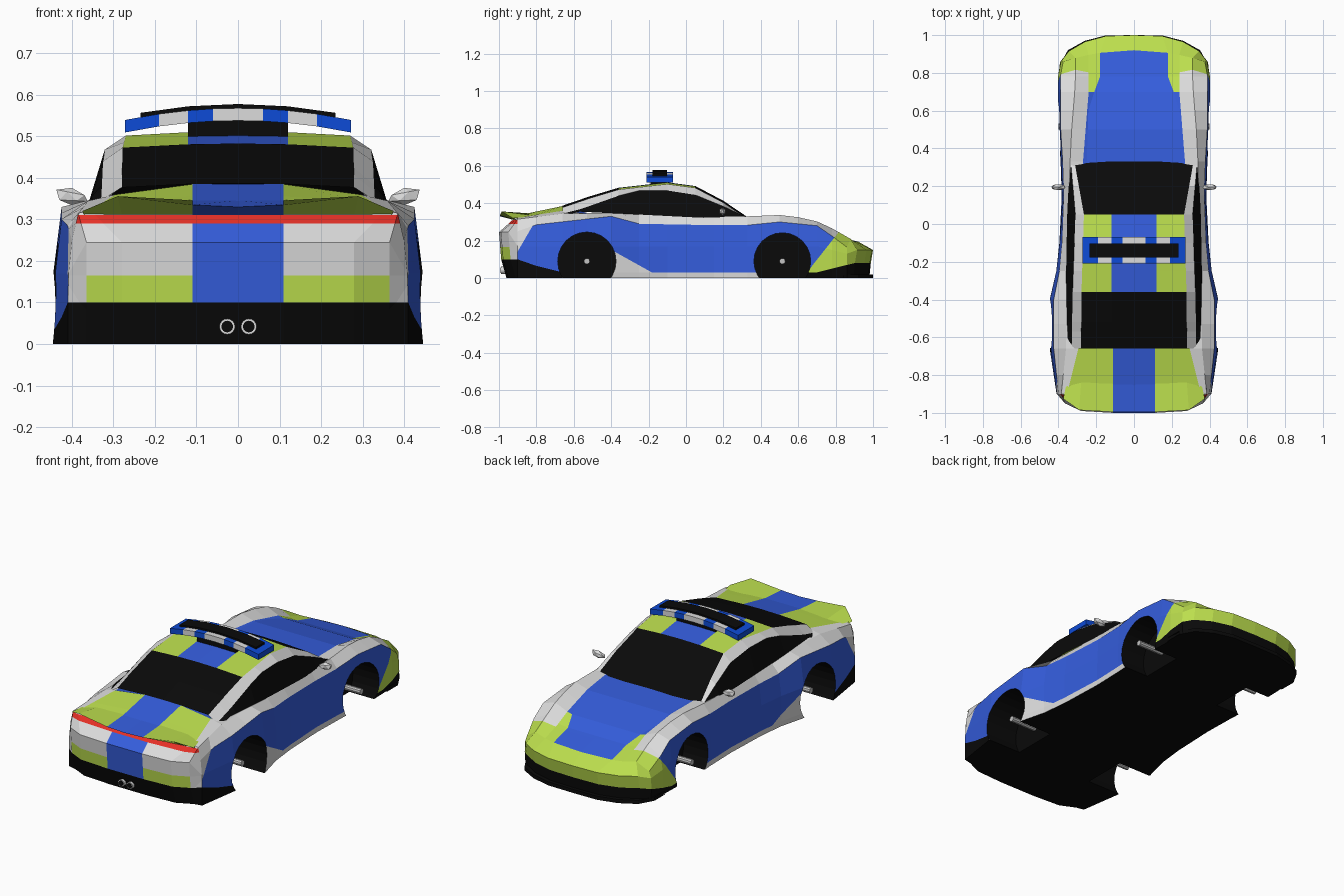
import bpy, bmesh, math
from mathutils import Vector, Matrix

default = bpy.data.objects.get("Cube")
if default:
    bpy.data.objects.remove(default, do_unlink=True)

# Flat paint colours, shared as slots by every part
PALETTE = {
    "white paint": (.72, .72, .72), "blue paint": (.035, .11, .72),
    "lime paint": (.50, .73, .075), "black trim": (.003, .003, .003),
    "red lamp": (.79, .03, .02), "beacon blue": (.004, .07, .68),
    "grey metal": (.55, .55, .55),
}
WHITE, BLUE, LIME, BLACK, RED, BEACON, GREY = range(len(PALETTE))
materials = []
for label, rgb in PALETTE.items():
    mat = bpy.data.materials.new(label)
    mat.use_nodes = True
    mat.diffuse_color = (*rgb, 1)
    mat.node_tree.nodes["Principled BSDF"].inputs["Base Color"].default_value = (*rgb, 1)
    materials.append(mat)


def finish(name, bm, colour=None):
    """Turn a bmesh into a named object."""
    bmesh.ops.remove_doubles(bm, verts=bm.verts, dist=.0005)
    bmesh.ops.recalc_face_normals(bm, faces=bm.faces)
    if colour is not None:
        for face in bm.faces:
            face.material_index = colour
    mesh = bpy.data.meshes.new(name)
    bm.to_mesh(mesh)
    bm.free()
    for mat in materials:
        mesh.materials.append(mat)
    obj = bpy.data.objects.new(name, mesh)
    bpy.context.scene.collection.objects.link(obj)
    return obj


def skin(bm, rows, colour):
    """Skin rows of half-section points on both sides of the centre plane."""
    for side in (1, -1):
        grid = [[bm.verts.new((side * p[0], p[1], p[2])) for p in row] for row in rows]
        for r in range(len(rows) - 1):
            for c in range(len(rows[r]) - 1):
                quad = (grid[r][c], grid[r][c + 1], grid[r + 1][c + 1], grid[r + 1][c])
                face = bm.faces.new(quad)
                face.material_index = colour(r, c, face.calc_center_median())


def at(keys, y):
    """Linear interpolation through (y, value) keys."""
    if y <= keys[0][0]:
        return keys[0][1]
    for (a, u), (b, v) in zip(keys, keys[1:]):
        if y <= b:
            return u + (v - u) * (y - a) / (b - a)
    return keys[-1][1]


def cylinder(name, centre, radius, length, axis, colour, sides=16):
    bm = bmesh.new()
    bmesh.ops.create_cone(bm, cap_ends=True, segments=sides, radius1=radius,
                          radius2=radius, depth=length)
    turn = Matrix.Rotation(math.pi / 2, 4, "Y" if axis == "X" else "X")
    bmesh.ops.transform(bm, matrix=Matrix.Translation(centre) @ turn, verts=bm.verts)
    return finish(name, bm, colour)


# Body: long lines from hood centre, over the fender, down to the sill
FRONT, REAR = .86, -.9
WIDTH = [
    [(0, 0)],
    [(REAR, .11), (-.6, .11), (.33, .25), (.66, .24), (.74, .18)],
    [(REAR, .355), (-.66, .295), (-.5, .3), (.33, .27), (.7, .24)],
    [(REAR, .385), (-.66, .36), (-.3, .35), (.2, .345), (.5, .33), (.75, .31)],
    [(REAR, .4), (-.66, .425), (-.4, .425), (-.2, .385), (.2, .37), (.5, .388), (.78, .39), (FRONT, .375)],
    [(REAR, .408), (-.66, .44), (-.4, .445), (-.2, .4), (.2, .375), (.5, .4), (.78, .402), (FRONT, .387)],
    [(REAR, .41), (-.66, .445), (-.4, .446), (-.2, .4), (.2, .38), (.5, .4), (.78, .402), (FRONT, .39)],
    [(REAR, .41), (-.66, .446), (-.4, .446), (-.2, .395), (.2, .38), (.5, .395), (FRONT, .385)],
]
HEIGHT = [
    [(REAR, .335), (-.66, .385), (-.5, .34), (.33, .322), (.5, .312), (.7, .265), (FRONT, .195)],
    [(REAR, .335), (-.66, .385), (-.5, .34), (.33, .322), (.5, .312), (.7, .265), (FRONT, .195)],
    [(REAR, .322), (-.66, .36), (-.5, .34), (.33, .325), (.5, .315), (.7, .272), (FRONT, .198)],
    [(REAR, .315), (-.66, .345), (-.4, .348), (0, .33), (.33, .33), (.5, .337), (.66, .318), (.76, .28), (FRONT, .21)],
    [(REAR, .25), (-.8, .285), (-.4, .33), (-.25, .29), (.3, .28), (.5, .3), (.7, .28), (.78, .225), (FRONT, .165)],
    [(REAR, .17), (.7, .17), (FRONT, .13)],
    [(REAR, .1), (-.7, .03), (.7, .03), (FRONT, .07)],
    [(0, 0)],
]


def body_point(line, y):
    x = at(WIDTH[line], y)
    bow = .06 * (1 - (x / .375) ** 2) if y == FRONT and line < 4 else 0
    return Vector((x, y + bow, at(HEIGHT[line], y)))


def body_colour(r, c, mid):
    if c == 1:
        return LIME if mid.y < -.6 or mid.y > .68 else BLUE
    if c == 6:
        return BLACK if mid.y > .6 or mid.y < -.68 else WHITE
    return WHITE if c in (2, 3) else BLUE


def end_rows(y, profile, heights):
    """Wrap one end of the body with rows that meet the last section."""
    rows = [[body_point(i, y) for i in range(5)]]
    for k, (z, inset) in enumerate(heights):
        row = [Vector((x, py - math.copysign(inset, py), z)) for x, py in profile]
        rows.append(row + [body_point(5 + k, y)])
    return rows


bm = bmesh.new()
stations = (FRONT, .78, .7, .6, .5, .33, .15, -.1, -.25, -.4, -.53, -.66, -.8, REAR)
skin(bm, [[body_point(i, y) for i in range(8)] for y in stations], body_colour)
nose = end_rows(FRONT, ((0, 1), (.15, .995), (.26, .965), (.345, .915)),
                ((.15, 0), (.08, .012), (0, .02)))
skin(bm, nose, lambda r, c, mid: BLACK if r == 2 else LIME)
tail = end_rows(REAR, ((0, -1), (.11, -1), (.28, -.99), (.365, -.95)),
                ((.245, 0), (.1, .012), (0, .04)))
skin(bm, tail, lambda r, c, mid: BLACK if r == 2 else BLUE if c == 0 else WHITE)
bmesh.ops.remove_doubles(bm, verts=bm.verts, dist=.0005)
bmesh.ops.holes_fill(bm, edges=[e for e in bm.edges if e.is_boundary], sides=0)
for face in bm.faces:
    if face.calc_center_median().z < .001:
        face.material_index = BLACK


# Paint borders: slanted side cuts, then level cuts across the tail
def cut(point, normal, test=lambda mid: True):
    faces = [f for f in bm.faces if test(f.calc_center_median()) and len(f.verts) < 8]
    parts = set(faces) | {e for f in faces for e in f.edges} | {v for f in faces for v in f.verts}
    bmesh.ops.bisect_plane(bm, geom=list(parts), plane_co=point, plane_no=normal, dist=.0001)


cut((0, .67, .06), (0, 1, -.79), lambda mid: mid.y > .5)
cut((0, -.93, .09), (0, 1, -.58), lambda mid: mid.y < -.6 and abs(mid.x) > .3)
cut((0, -.38, .14), (0, .556, 1), lambda mid: -.5 < mid.y < 0)
for level in (.165, .29, .311):
    cut((0, 0, level), (0, 0, 1), lambda mid: mid.y < -.9)
for face in bm.faces:
    mid, paint = face.calc_center_median(), face.material_index
    wide = abs(mid.x)
    if paint in (WHITE, BLUE) and wide > .18 and mid.y - .67 > (mid.z - .06) * .79:
        paint = LIME
    if paint == BLUE and wide > .3 and mid.y + .93 < (mid.z - .09) * .58:
        paint = WHITE
    if paint == BLUE and -.45 < mid.y < -.15 and mid.z - .14 < -(mid.y + .38) * .556:
        paint = WHITE
    if mid.y < -.9 and paint != BLACK:
        if .29 < mid.z < .311 and wide < .385:
            paint = RED
        elif paint == WHITE and mid.z < .165 and wide < .36:
            paint = LIME
    face.material_index = paint
body = finish("body", bm)

# Wheel arches cut from the body, and bare axle stubs
for place, y, radius in (("rear", -.53, .156), ("front", .515, .152)):
    for side, sign in (("left", 1), ("right", -1)):
        cutter = cylinder("arch_cutter", (sign * .42, y, .09), radius, .36, "X", BLACK, 24)
        cutter.hide_render = True
        arch = body.modifiers.new("arch", "BOOLEAN")
        arch.operation, arch.solver, arch.object = "DIFFERENCE", "EXACT", cutter
        bpy.context.view_layer.objects.active = body
        bpy.ops.object.modifier_apply(modifier=arch.name)
        bpy.data.objects.remove(cutter, do_unlink=True)
        cylinder(f"{place}_{side}_axle", (sign * .31, y, .09), .016, .18, "X", GREY, 10)

# Cabin: windscreen, roof, rear window, pillars and side windows
ROOF = [(-.66, .387), (-.52, .435), (-.36, .483), (-.1, .512), (.05, .492), (.2, .413), (.33, .325)]
RAIL = [(-.66, .345), (-.55, .372), (-.4, .43), (-.25, .468), (-.03, .468), (.1, .43), (.33, .322)]
BELT = [(-.66, .33), (-.57, .355), (-.3, .342), (.17, .318)]


def cabin_row(y):
    top = at(ROOF, y)
    edge = at([(-.66, .28), (-.36, .278), (.05, .265), (.33, .315)], y)
    rail = at([(-.66, .33), (-.36, .325), (.05, .31), (.33, .335)], y)
    belt = at([(-.66, .35), (-.3, .36), (0, .355), (.33, .345)], y)
    return [(0, y, top), (.12, y, top - .002), (edge, y, top - .01),
            (rail, y, at(RAIL, y)), (belt, y, at(BELT, y))]


def cabin_colour(r, c, mid):
    if c < 2:
        return BLACK if mid.y > .05 or mid.y < -.36 else (BLUE, LIME)[c]
    return WHITE if c == 2 else BLACK


bm = bmesh.new()
skin(bm, [cabin_row(y) for y in (.33, .2, .05, -.1, -.25, -.36, -.52, -.57, -.66)], cabin_colour)
finish("cabin", bm)

# Upswept tail lip over the rear lamp strip
bm = bmesh.new()
skin(bm, [
    [(0, -.84, .346), (.11, -.84, .346), (.28, -.84, .338), (.36, -.86, .326)],
    [(0, -.995, .33), (.11, -.995, .335), (.29, -.985, .356), (.375, -.925, .32)],
    [(0, -.925, .312), (.11, -.925, .312), (.28, -.92, .312), (.37, -.9, .31)],
], lambda r, c, mid: LIME if c else BLUE)
finish("tail_lip", bm)

# Front splitter
bm = bmesh.new()
outline = ((0, 1), (.15, .998), (.26, .97), (.35, .92), (.395, .84))
skin(bm, [[(x, y - .1, .02) for x, y in outline], [(x, y, .02) for x, y in outline],
          [(x, y, 0) for x, y in outline], [(x, y - .1, 0) for x, y in outline]],
     lambda r, c, mid: BLACK)
finish("front_splitter", bm)


# Arched roof light bar with alternating lenses and a dark cap
def bar(name, xs, y0, y1, base, thick, colour):
    bm = bmesh.new()
    rows = []
    for x in xs:
        z = base - .028 * (x / .27) ** 2
        rows.append([(x, y0, z), (x, y1, z), (x, y1, z + thick), (x, y0, z + thick), (x, y0, z)])
    skin(bm, rows, lambda r, c, mid: colour(r))
    bmesh.ops.remove_doubles(bm, verts=bm.verts, dist=.0005)
    bmesh.ops.holes_fill(bm, edges=[e for e in bm.edges if e.is_boundary], sides=0)
    for face in bm.faces:
        if abs(face.calc_center_median().x) > .26:
            face.material_index = BEACON
    finish(name, bm)


bar("light_bar", (0, .06, .12, .19, .272), -.21, -.07, .538, .03, lambda r: (WHITE, BEACON)[r % 2])
bar("light_bar_cap", (0, .12, .235), -.178, -.102, .562, .016, lambda r: BLACK)
bar("light_bar_mount", (0, .12), -.19, -.09, .5, .045, lambda r: BLACK)

# Door mirrors
for side, sign in (("left", 1), ("right", -1)):
    bm = bmesh.new()
    bmesh.ops.create_icosphere(bm, subdivisions=1, radius=1)
    for v in bm.verts:
        flare = .75 + .25 * v.co.x
        v.co = (sign * (.4 + .042 * v.co.x), .195 + .018 * v.co.y,
                .355 + .028 * v.co.z * flare + .005 * v.co.x)
    finish(f"{side}_mirror", bm, WHITE)

    # Twin exhaust tips
    cylinder(f"{side}_exhaust", (sign * .026, -.965, .042), .019, .05, "Y", WHITE)
    cylinder(f"{side}_exhaust_bore", (sign * .026, -.967, .042), .014, .05, "Y", BLACK)
